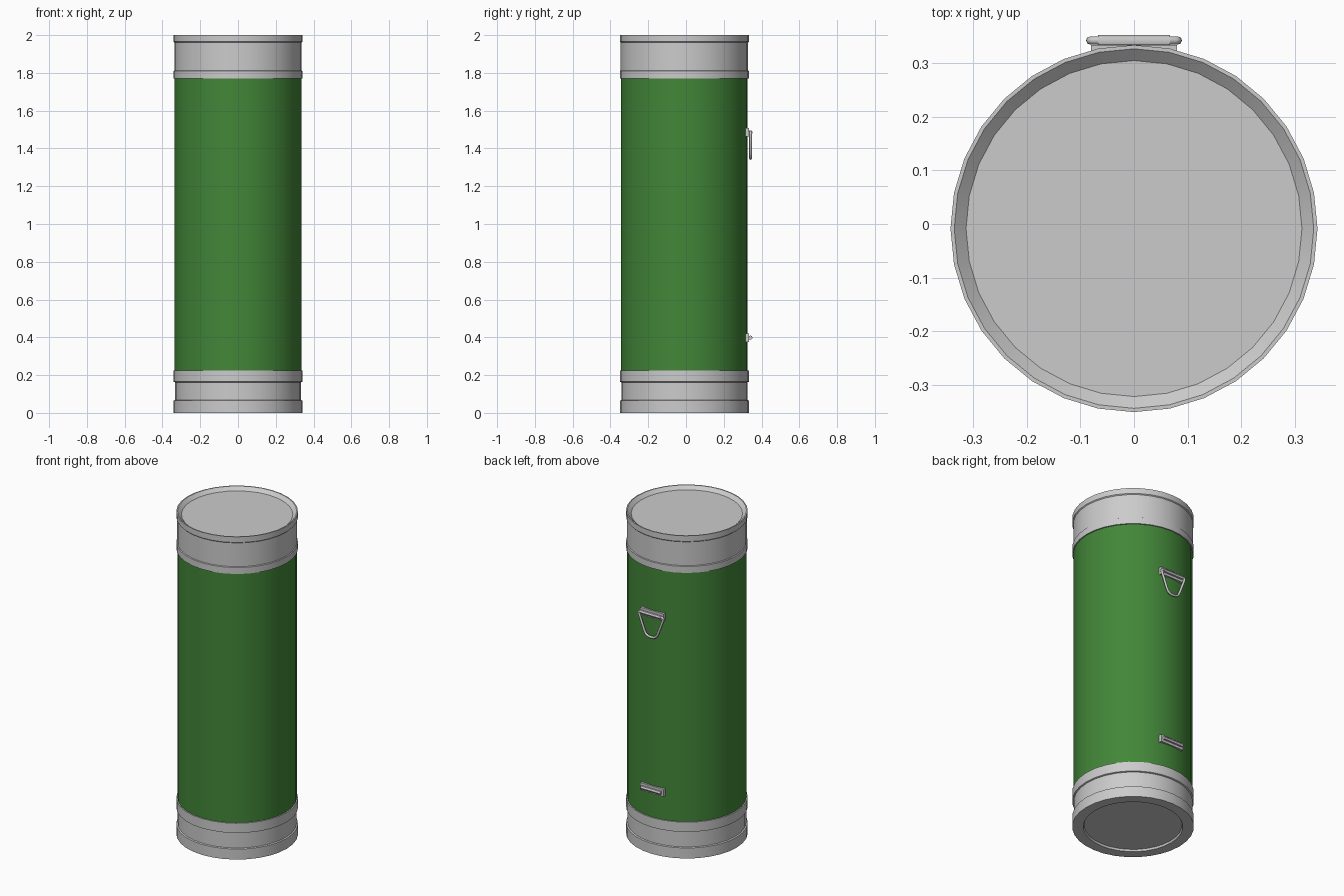
import bpy, math

if "Cube" in bpy.data.objects:
    bpy.data.objects.remove(bpy.data.objects["Cube"])

CY = -0.0085   # canister axis in y
SIDES = 32

green = bpy.data.materials.new("green_paint")
green.diffuse_color = (0.055, 0.24, 0.04, 1)
green.use_nodes = True
green.node_tree.nodes["Principled BSDF"].inputs["Base Color"].default_value = green.diffuse_color


def smooth(ob):
    bpy.ops.object.select_all(action='DESELECT')
    ob.select_set(True)
    bpy.context.view_layer.objects.active = ob
    bpy.ops.object.shade_smooth_by_angle(angle=math.radians(30))


def lathe(name, profile, cap_start=False, cap_end=False, mat=None):
    """Revolve (radius, z) points listed bottom to top around the canister axis."""
    verts, faces = [], []
    for r, z in profile:
        for i in range(SIDES):
            a = 2 * math.pi * i / SIDES
            verts.append((r * math.cos(a), CY + r * math.sin(a), z))
    for k in range(len(profile) - 1):
        for i in range(SIDES):
            j = (i + 1) % SIDES
            faces.append((k * SIDES + i, k * SIDES + j,
                          (k + 1) * SIDES + j, (k + 1) * SIDES + i))
    if cap_start:
        faces.append(tuple(reversed(range(SIDES))))
    if cap_end:
        n = (len(profile) - 1) * SIDES
        faces.append(tuple(range(n, n + SIDES)))
    me = bpy.data.meshes.new(name)
    me.from_pydata(verts, [], faces)
    ob = bpy.data.objects.new(name, me)
    bpy.context.collection.objects.link(ob)
    if mat:
        me.materials.append(mat)
    smooth(ob)
    return ob


# Metal base with recessed underside and two raised bands
lathe("base_cap", [(0.275, 0.012), (0.28, 0.0), (0.342, 0.0), (0.342, 0.065),
                   (0.334, 0.068), (0.334, 0.162), (0.342, 0.165),
                   (0.342, 0.225), (0.335, 0.225)], cap_start=True)

# Painted tube
lathe("tube_body", [(0.335, 0.225), (0.335, 1.77)], mat=green)

# Metal lid with lower band, rolled rim and sunken top
lathe("lid", [(0.335, 1.77), (0.342, 1.77), (0.342, 1.81), (0.337, 1.813),
              (0.337, 1.96), (0.342, 1.965), (0.342, 2.0), (0.335, 2.0),
              (0.313, 1.98)], cap_end=True)


def strap_mount(name, z):
    # Flat back plate
    bpy.ops.mesh.primitive_cube_add(size=1, location=(0, 0.322, z))
    plate = bpy.context.object
    plate.name = name + "_plate"
    plate.scale = (0.16, 0.024, 0.046)
    # Rolled sleeve
    bpy.ops.mesh.primitive_cylinder_add(vertices=12, radius=0.011, depth=0.135,
                                        location=(0, 0.341, z),
                                        rotation=(0, math.pi / 2, 0))
    sleeve = bpy.context.object
    sleeve.name = name + "_sleeve"
    smooth(sleeve)


strap_mount("upper_mount", 1.485)
strap_mount("lower_mount", 0.398)

# Wire strap ring hanging from the upper mount
half = [(0.076, 1.487), (0.082, 1.482), (0.082, 1.472), (0.046, 1.377),
        (0.036, 1.359), (0.02, 1.349)]
path = half + [(0, 1.347)] + [(-x, z) for x, z in reversed(half)]
cu = bpy.data.curves.new("strap_ring", 'CURVE')
cu.dimensions = '3D'
cu.bevel_depth = 0.0075
cu.bevel_resolution = 2
sp = cu.splines.new('POLY')
sp.points.add(len(path) - 1)
for p, (x, z) in zip(sp.points, path):
    p.co = (x, 0.342, z, 1)
sp.use_cyclic_u = True
ring = bpy.data.objects.new("strap_ring", cu)
bpy.context.collection.objects.link(ring)
